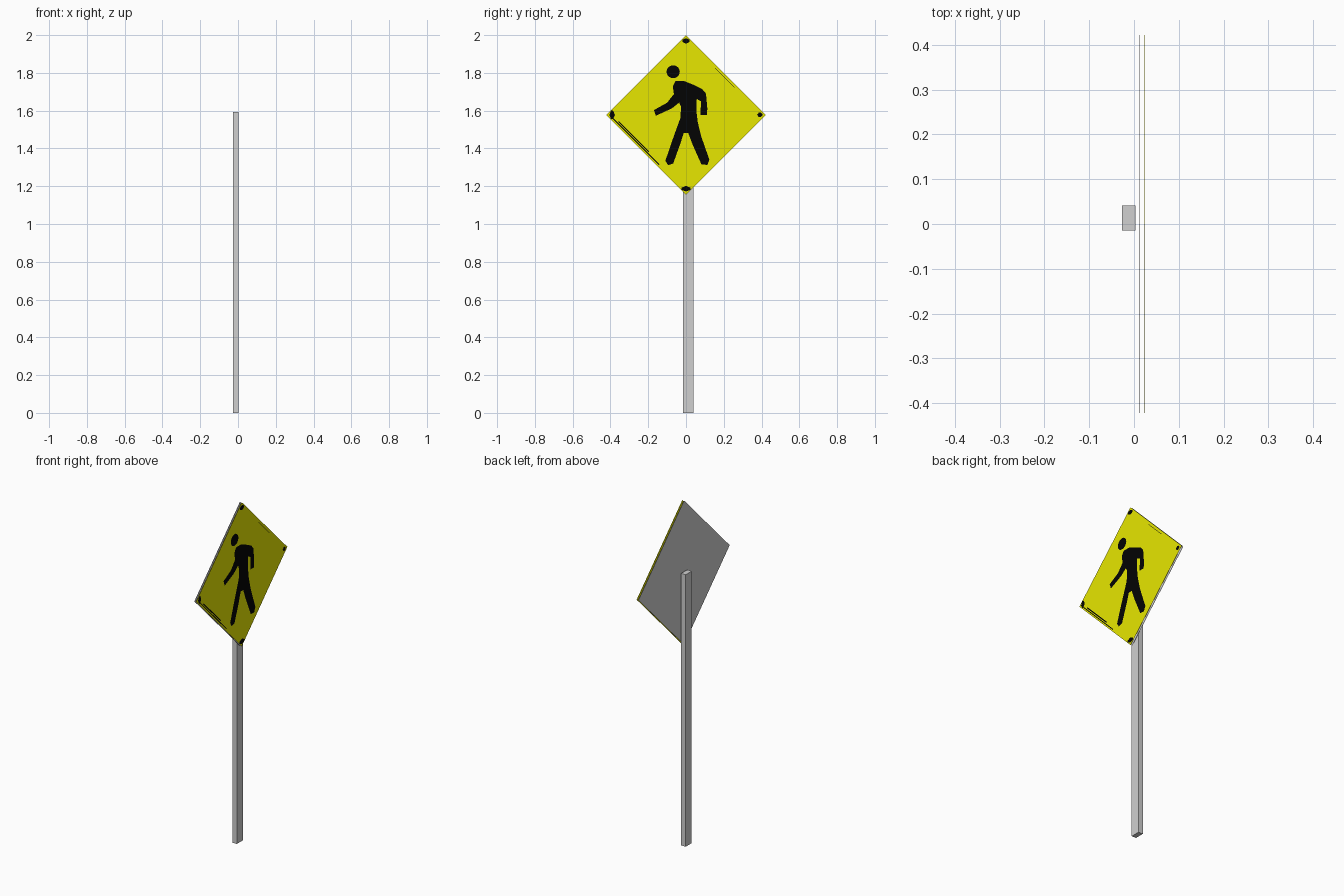
import bpy, bmesh, math

if "Cube" in bpy.data.objects:
    bpy.data.objects.remove(bpy.data.objects["Cube"])


def material(name, rgb):
    m = bpy.data.materials.new(name)
    m.diffuse_color = (*rgb, 1)
    m.use_nodes = True
    m.node_tree.nodes["Principled BSDF"].inputs["Base Color"].default_value = m.diffuse_color
    return m


grey = material("metal_grey", (0.63, 0.63, 0.63))
yellow = material("sign_yellow", (0.8, 0.8, 0.0))
black = material("symbol_black", (0.001, 0.001, 0.001))


def finish(name, bm, mat):
    me = bpy.data.meshes.new(name)
    bm.to_mesh(me)
    bm.free()
    me.materials.append(mat)
    ob = bpy.data.objects.new(name, me)
    bpy.context.collection.objects.link(ob)
    return ob


def sheet(name, outlines, x, side, mat, thick=0.0):
    """Flat faces in the plane at x, facing +x (side 1) or -x (side -1)."""
    bm = bmesh.new()
    for pts in outlines:
        f = bm.faces.new([bm.verts.new((x, y, z)) for y, z in pts])
        f.normal_update()
        if f.normal.x * side < 0:
            f.normal_flip()
    if thick:
        bmesh.ops.solidify(bm, geom=bm.faces[:], thickness=thick)
        bmesh.ops.recalc_face_normals(bm, faces=bm.faces[:])
    bmesh.ops.triangulate(bm, faces=bm.faces[:])
    return finish(name, bm, mat)


# Post
bm = bmesh.new()
bmesh.ops.create_cube(bm, size=1)
for v in bm.verts:
    v.co.x = -0.0265 if v.co.x < 0 else 0.003
    v.co.y = -0.015 if v.co.y < 0 else 0.041
    v.co.z = 0 if v.co.z < 0 else 1.592
finish("post", bm, grey)

# Diamond sign: separate thin back and front sheets
C, R = 1.578, 0.422
diamond = [(0, C - R), (R, C), (0, C + R), (-R, C)]
sheet("sign_back", [diamond], 0.0125, -1, grey, 0.001)
sheet("sign_front", [diamond], 0.0242, 1, yellow, 0.001)

# Walking figure: head and body with limbs
FX = 0.0256
head = [(-0.068 + 0.035 * math.cos(a * math.tau / 20),
         1.806 + 0.034 * math.sin(a * math.tau / 20)) for a in range(20)]
body = [(-0.055, 1.757), (-0.01, 1.757), (0.037, 1.738), (0.085, 1.715),
        (0.106, 1.69), (0.113, 1.61), (0.11, 1.577), (0.077, 1.577),
        (0.079, 1.65), (0.057, 1.662), (0.055, 1.6), (0.062, 1.54),
        (0.08, 1.465), (0.124, 1.34), (0.113, 1.313), (0.082, 1.315),
        (0.035, 1.42), (0.012, 1.482), (-0.012, 1.482), (-0.03, 1.425),
        (-0.068, 1.32), (-0.095, 1.311), (-0.109, 1.335), (-0.077, 1.43),
        (-0.05, 1.505), (-0.03, 1.56), (-0.026, 1.62), (-0.036, 1.643),
        (-0.075, 1.612), (-0.16, 1.573), (-0.17, 1.603), (-0.1, 1.642),
        (-0.064, 1.688), (-0.07, 1.73)]
sheet("walking_figure", [head, body], FX, 1, black)

# Traces of the black border: chips in the corners
marks = []
for a, k in enumerate((0.5, 0.8, 0.9, 1)):
    c, s = round(math.cos(a * math.pi / 2)), round(math.sin(a * math.pi / 2))
    chip = [(0.406, 0), (0.397, 0.024 * k), (0.386, 0.024 * k),
            (0.376, 0), (0.386, -0.024 * k), (0.397, -0.024 * k)]
    marks.append([(u * c - v * s, C + u * s + v * c) for u, v in chip])
# Border lines: strong on the lower left edge, faint on the upper right
for sgn, inset, t0, t1, w in ((-1, 0.012, 0.05, 0.65, 0.007),
                              (-1, 0.025, 0.09, 0.5, 0.009),
                              (1, 0.02, 0.36, 0.62, 0.003)):
    def edge(t, r):
        return (sgn * r * (1 - t), C + sgn * r * t)
    r0, r1 = R - inset, R - inset - w
    marks.append([edge(t0, r0), edge(t1, r0), edge(t1, r1), edge(t0, r1)])
sheet("border_marks", marks, FX, 1, black)
